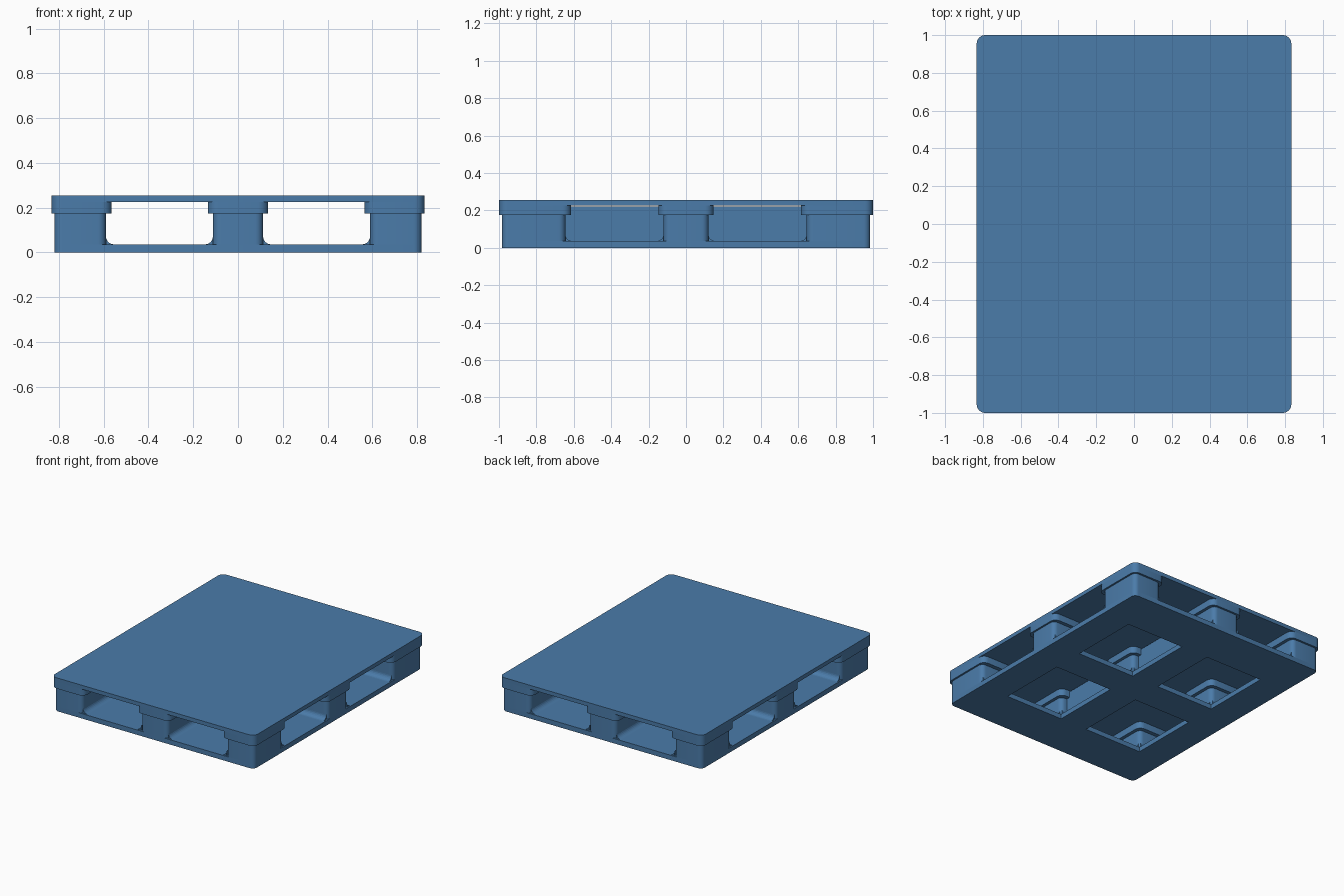
import bpy
import math

if "Cube" in bpy.data.objects:
    bpy.data.objects.remove(bpy.data.objects["Cube"])

blue = bpy.data.materials.new("blue_plastic")
blue.diffuse_color = (0.07, 0.2, 0.4, 1)
blue.use_nodes = True
blue.node_tree.nodes["Principled BSDF"].inputs["Base Color"].default_value = blue.diffuse_color


def rounded(x0, x1, y0, y1, r, n=6):
    """Outline of a rounded rectangle."""
    if r == 0:
        return [(x0, y0), (x1, y0), (x1, y1), (x0, y1)]
    pts = []
    corners = [(x1 - r, y1 - r), (x0 + r, y1 - r), (x0 + r, y0 + r), (x1 - r, y0 + r)]
    for k, (cx, cy) in enumerate(corners):
        for i in range(n + 1):
            a = math.pi / 2 * (k + i / n)
            pts.append((cx + r * math.cos(a), cy + r * math.sin(a)))
    return pts


def slab(name, outlines, z0, z1):
    """Extrude flat outlines (the inner ones become holes) into a mesh."""
    curve = bpy.data.curves.new(name, 'CURVE')
    curve.dimensions = '2D'
    curve.fill_mode = 'BOTH'
    curve.extrude = (z1 - z0) / 2
    for pts in outlines:
        s = curve.splines.new('POLY')
        s.points.add(len(pts) - 1)
        for p, (x, y) in zip(s.points, pts):
            p.co = (x, y, 0, 1)
        s.use_cyclic_u = True
    ob = bpy.data.objects.new(name, curve)
    ob.location.z = (z0 + z1) / 2
    bpy.context.collection.objects.link(ob)
    bpy.ops.object.select_all(action='DESELECT')
    ob.select_set(True)
    bpy.context.view_layer.objects.active = ob
    bpy.ops.object.convert(target='MESH')
    ob = bpy.context.view_layer.objects.active
    ob.data.materials.clear()
    ob.data.materials.append(blue)
    bpy.ops.object.shade_smooth_by_angle(angle=math.radians(35))
    return ob


def fillet(name, axis, edge, sign, lo, hi, z, r=0.036, n=6):
    """Concave strip where a block meets the bottom frame."""
    prof = [(0, 0)]
    for i in range(n + 1):
        a = math.pi / 2 * i / n
        prof.append((r - r * math.sin(a), r - r * math.cos(a)))
    verts = []
    for t in (lo, hi):
        for d, h in prof:
            u = edge + sign * d
            verts.append((u, t, z + h) if axis == 0 else (t, u, z + h))
    m = len(prof)
    faces = [tuple(range(m)), tuple(reversed(range(m, 2 * m)))]
    faces += [((i + 1) % m, i, i + m, (i + 1) % m + m) for i in range(m)]
    if (sign < 0) != (axis == 1):
        faces = [tuple(reversed(f)) for f in faces]
    me = bpy.data.meshes.new(name)
    me.from_pydata(verts, [], faces)
    me.materials.append(blue)
    bpy.context.collection.objects.link(bpy.data.objects.new(name, me))


BASE, CAP, DECK, TOP = 0.036, 0.175, 0.226, 0.255
HX, HY = 0.82, 0.985

# Top deck
slab("top_deck", [rounded(-0.833, 0.833, -1, 1, 0.045)], DECK, TOP)

# Bottom frame with four openings
xs = [(-0.59, -0.112), (0.112, 0.59)]
ys = [(-0.645, -0.12), (0.12, 0.645)]
holes = [rounded(*x, *y, 0) for x in xs for y in ys]
slab("bottom_frame", [rounded(-HX, HX, -HY, HY, 0.035)] + holes, 0, BASE)

# Nine blocks, each with a wider cap under the deck and fillets at its foot
block_x = [(-HX, -0.59), (-0.112, 0.112), (0.59, HX)]
block_y = [(-HY, -0.645), (-0.12, 0.12), (0.645, HY)]
cap_x = [(-0.833, -0.565), (-0.135, 0.135), (0.565, 0.833)]
cap_y = [(-1, -0.615), (-0.147, 0.147), (0.615, 1)]
for i in range(3):
    for j in range(3):
        bx, by = block_x[i], block_y[j]
        tag = f"{i}_{j}"
        slab("block_" + tag, [rounded(*bx, *by, 0.035)], BASE, CAP)
        slab("block_cap_" + tag, [rounded(*cap_x[i], *cap_y[j], 0.045)], CAP, DECK)
        for k, s in ((0, -1), (1, 1)):
            if abs(bx[k]) < HX:
                fillet("foot_fillet_x_" + tag, 0, bx[k], s, by[0] + 0.01, by[1] - 0.01, BASE)
            if abs(by[k]) < HY:
                fillet("foot_fillet_y_" + tag, 1, by[k], s, bx[0] + 0.01, bx[1] - 0.01, BASE)

# Central walls joining the middle row of blocks
for y in ys:
    slab("centre_wall", [rounded(-0.06, 0.06, y[0] - 0.02, y[1] + 0.02, 0)], BASE, 0.22)
